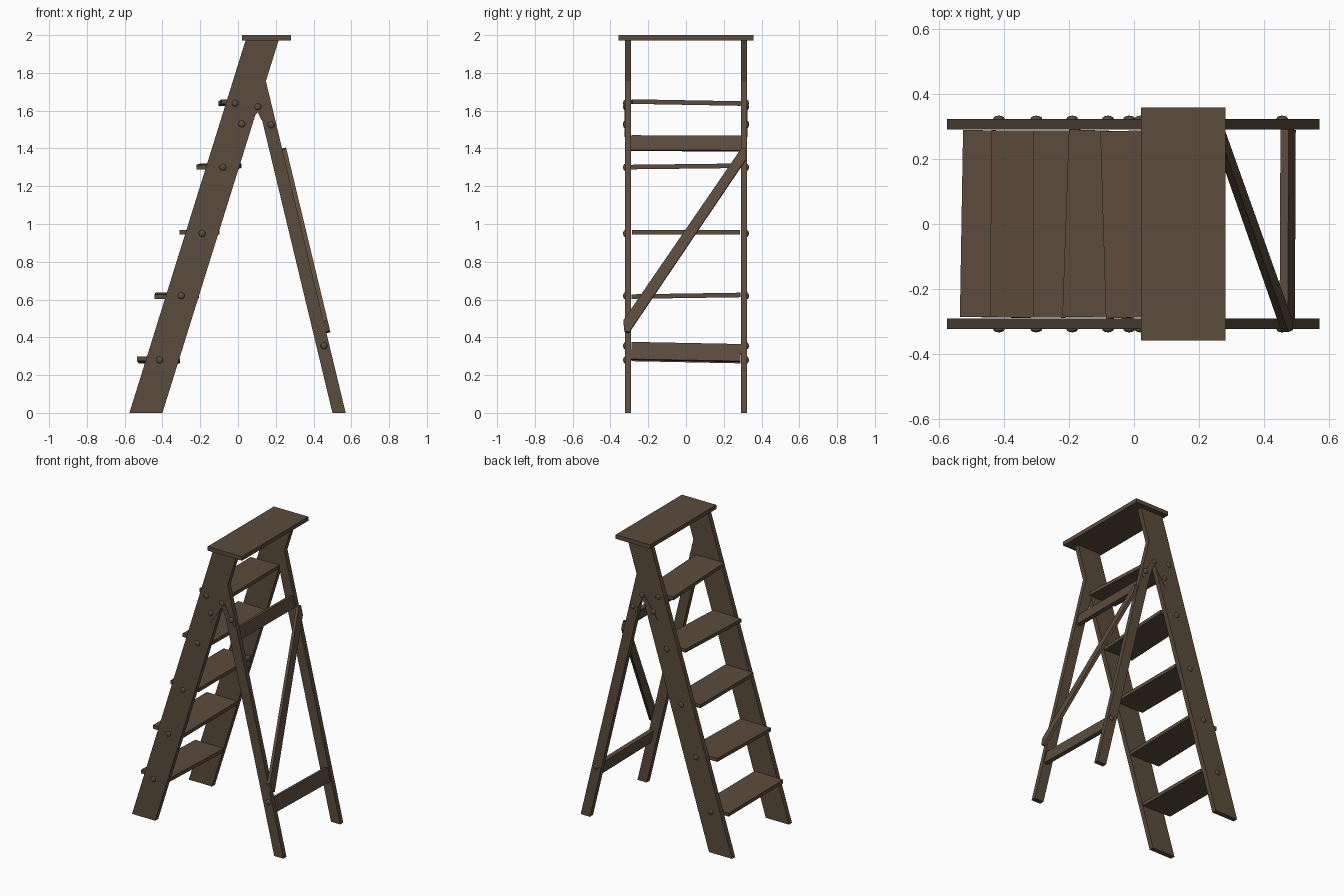
import bpy, bmesh
from math import atan2
from mathutils import Vector

default = bpy.data.objects.get("Cube")
if default:
    bpy.data.objects.remove(default, do_unlink=True)

wood = bpy.data.materials.new("dark_brown_wood")
wood.use_nodes = True
colour = (0.105, 0.070, 0.045, 1)
wood.diffuse_color = colour
wood.node_tree.nodes["Principled BSDF"].inputs["Base Color"].default_value = colour


def finish(name, bm):
    """Turn a bmesh into a named wooden object."""
    bmesh.ops.recalc_face_normals(bm, faces=bm.faces)
    mesh = bpy.data.meshes.new(name)
    bm.to_mesh(mesh)
    bm.free()
    mesh.materials.append(wood)
    obj = bpy.data.objects.new(name, mesh)
    bpy.context.collection.objects.link(obj)
    return obj


def prism(name, points, depth):
    """Extrude a flat outline along the depth vector."""
    bm = bmesh.new()
    face = bm.faces.new([bm.verts.new(p) for p in points])
    result = bmesh.ops.extrude_face_region(bm, geom=[face], use_keep_orig=True)
    moved = [v for v in result["geom"] if isinstance(v, bmesh.types.BMVert)]
    bmesh.ops.translate(bm, verts=moved, vec=depth)
    return finish(name, bm)


def board(name, centre, size, turn=(0, 0, 0)):
    bm = bmesh.new()
    bmesh.ops.create_cube(bm, size=1)
    bmesh.ops.scale(bm, vec=size, verts=bm.verts)
    obj = finish(name, bm)
    obj.location = centre
    obj.rotation_euler = turn
    return obj


def bolt(name, x, z, side):
    bm = bmesh.new()
    bmesh.ops.create_uvsphere(bm, u_segments=12, v_segments=8, radius=0.018)
    bmesh.ops.scale(bm, vec=(1, 0.55, 1), verts=bm.verts)
    for face in bm.faces:
        face.smooth = True
    finish(name, bm).location = (x, side * OUTER, z)


INNER, OUTER = 0.29, 0.323
STILE = [(-0.575, 0), (-0.40, 0), (0.215, 1.972), (0.04, 1.972)]
LEG = [(0.50, 0), (0.57, 0), (0.148, 1.755), (0.107, 1.635)]
LEG_SLOPE = (0.148 - 0.57) / 1.755
LEG_TILT = atan2(LEG_SLOPE, 1)

# Front x, back x, height, roll and yaw of each slightly crooked tread
TREADS = [
    (-0.53, -0.312, 0.28, -0.02, -0.017),
    (-0.44, -0.208, 0.62, 0.015, -0.008),
    (-0.31, -0.098, 0.957, 0, 0),
    (-0.21, 0.008, 1.305, 0.012, -0.035),
    (-0.095, 0.118, 1.643, -0.018, 0.03),
]
BOLTS = [(-0.415, 0.28), (-0.30, 0.62), (-0.19, 0.95), (-0.08, 1.30), (-0.015, 1.64),
         (0.02, 1.53), (0.105, 1.62), (0.175, 1.525), (0.455, 0.355)]

# Stiles, rear legs, hinge straps and bolts on both sides
for label, side in (("left", 1), ("right", -1)):
    thick = Vector((0, side * (OUTER - INNER), 0))
    for part, outline in (("stile", STILE), ("rear_leg", LEG)):
        prism(f"{part}_{label}", [(x, side * INNER, z) for x, z in outline], thick)
    for i, (x, z) in enumerate(BOLTS):
        bolt(f"bolt_{label}_{i + 1}", x, z, side)
    pivot = Vector((0.105, 0, 1.625))
    for part, end in (("stile", (0.0, 0, 1.47)), ("leg", (0.187, 0, 1.47))):
        along = Vector(end) - pivot
        across = along.cross(Vector((0, 1, 0))).normalized() * 0.017
        lift = Vector((0, side * OUTER, 0))
        corners = [pivot + across, pivot + along + across,
                   pivot + along - across, pivot - across]
        prism(f"hinge_{part}_{label}", [c + lift for c in corners],
              Vector((0, side * 0.002, 0)))

# Treads
for i, (front, back, z, roll, yaw) in enumerate(TREADS):
    board(f"tread_{i + 1}", ((front + back) / 2, 0, z),
          (back - front, 2 * INNER - 0.006, 0.024), (roll, 0, yaw))

# Top platform
board("top_platform", (0.151, 0, 1.986), (0.26, 0.716, 0.028))

# Rails between the rear legs
board("lower_rear_rail", (0.472, 0, 0.322), (0.026, 2 * INNER, 0.093), (-0.02, LEG_TILT, 0))
board("upper_rear_rail", (0.205, 0, 1.427), (0.026, 2 * INNER, 0.08), (-0.004, LEG_TILT, 0))

# Diagonal brace laid on the back of the rear legs
BRACE = [(-0.332, 0.485), (-0.326, 0.43), (-0.302, 0.422),
         (0.316, 1.337), (0.316, 1.40), (0.292, 1.395)]
prism("diagonal_brace", [(0.57 + LEG_SLOPE * z, y, z) for y, z in BRACE],
      Vector((0.021, 0, 0.005)))
